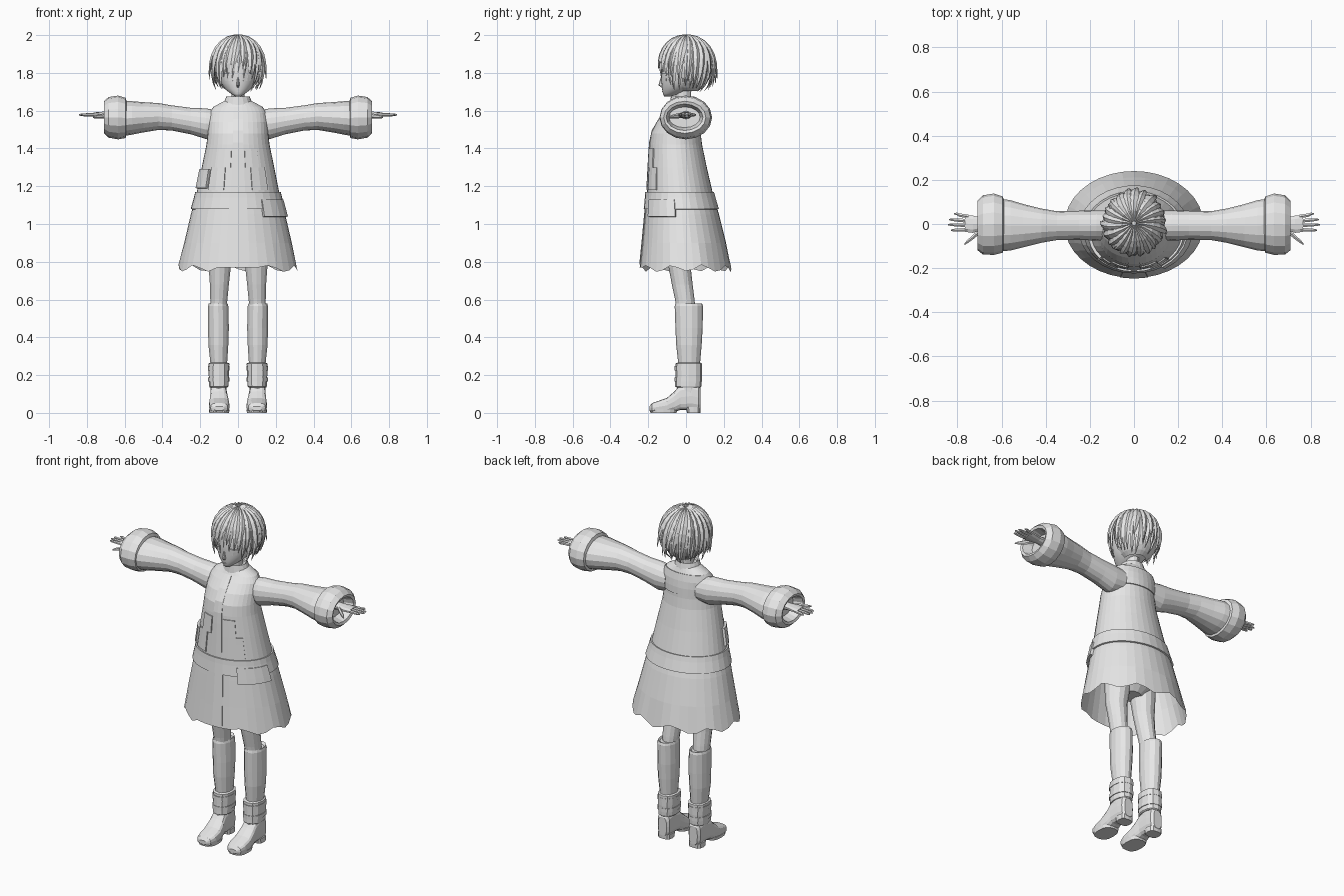
import bpy, bmesh, math, random
from mathutils import Vector

if "Cube" in bpy.data.objects:
    bpy.data.objects.remove(bpy.data.objects["Cube"])

random.seed(4)
grey = bpy.data.materials.new("plain grey")
grey.diffuse_color = (0.8, 0.8, 0.8, 1)
grey.use_nodes = True
grey.node_tree.nodes["Principled BSDF"].inputs["Base Color"].default_value = grey.diffuse_color


def finish(name, bm, mirror=False, smooth=False, fix=True):
    if fix:
        bmesh.ops.recalc_face_normals(bm, faces=bm.faces[:])
    mesh = bpy.data.meshes.new(name)
    bm.to_mesh(mesh)
    bm.free()
    mesh.materials.append(grey)
    for p in mesh.polygons:
        p.use_smooth = smooth
    ob = bpy.data.objects.new(name, mesh)
    bpy.context.collection.objects.link(ob)
    if mirror:
        ob.modifiers.new("mirror", 'MIRROR').use_mirror_merge = False
    return ob


def sharp_pow(v, p):
    return math.copysign(abs(v) ** p, v)


def ring_point(row, a, axis='z', off=0.0, p=1.0):
    """Point on an oval section; row = (position, u min, u max, v min, v max)."""
    t, u0, u1, v0, v1 = row
    u = (u0 + u1) / 2 + ((u1 - u0) / 2 + off) * sharp_pow(math.sin(a), p)
    v = (v0 + v1) / 2 - ((v1 - v0) / 2 + off) * sharp_pow(math.cos(a), p)
    return {'z': (u, v, t), 'x': (t, u, v), 'y': (u, t, v)}[axis]


def loft_bm(bm, rows, n, axis='z', caps=(True, True), p=1.0):
    rings = [[bm.verts.new(ring_point(r, 2 * math.pi * i / n, axis, 0, p)) for i in range(n)]
             for r in rows]
    for a, b in zip(rings, rings[1:]):
        for i in range(n):
            j = (i + 1) % n
            bm.faces.new((a[i], a[j], b[j], b[i]))
    if caps[0]:
        bm.faces.new(rings[0][::-1])
    if caps[1]:
        bm.faces.new(rings[-1])
    return rings


def loft(name, rows, n, axis='z', caps=(True, True), p=1.0, mirror=False, smooth=False):
    bm = bmesh.new()
    loft_bm(bm, rows, n, axis, caps, p)
    return finish(name, bm, mirror, smooth)


def row_at(rows, t):
    for a, b in zip(rows, rows[1:]):
        if a[0] <= t <= b[0]:
            f = (t - a[0]) / (b[0] - a[0])
            return tuple(x + (y - x) * f for x, y in zip(a, b))
    return rows[-1] if t > rows[-1][0] else rows[0]


def patch(name, rows, a0, a1, z0, z1, off, mirror=False, nz=3):
    """Thin plate that follows a lofted surface."""
    bm = bmesh.new()
    na = max(2, round(abs(a1 - a0) / 0.2))
    g = [[bm.verts.new(ring_point(row_at(rows, z0 + (z1 - z0) * j / nz), a0 + (a1 - a0) * i / na, 'z', off))
          for i in range(na + 1)] for j in range(nz + 1)]
    for j in range(nz):
        for i in range(na):
            bm.faces.new((g[j][i], g[j][i + 1], g[j + 1][i + 1], g[j + 1][i]))
    ob = finish(name, bm, mirror, fix=False)
    m = ob.modifiers.new("thickness", 'SOLIDIFY')
    m.thickness, m.offset = off, -1


def sym(t, w, v0, v1):
    return (t, -w, w, v0, v1)


# Coat with an uneven hem, open at the bottom
coat = [sym(*r) for r in (
    (.77, .315, -.245, .24), (.9, .285, -.232, .212), (1.05, .25, -.218, .175),
    (1.15, .222, -.208, .145), (1.3, .192, -.2, .11), (1.42, .167, -.193, .085),
    (1.48, .16, -.185, .078), (1.54, .157, -.155, .075), (1.59, .15, -.115, .068),
    (1.62, .13, -.09, .06), (1.645, .085, -.075, .05), (1.66, .055, -.06, .035))]
bm = bmesh.new()
hem = loft_bm(bm, coat, 36, caps=(False, True))[0]
for i, v in enumerate(hem):
    if 2 < i < 34:
        v.co.z += (0, -.022, -.012, .012)[i % 4] + random.uniform(-.004, .004)
finish("coat", bm)

# Coat details: waist band, front panel, pockets, straps and back yoke
patch("waist_band", coat, 0, 2 * math.pi, 1.08, 1.17, .009)
patch("front_panel", coat, -.2, .2, .785, 1.1, .004)
patch("right_pocket", coat, .55, 1.4, 1.04, 1.13, .016)
patch("left_pocket", coat, -1.4, -.85, 1.19, 1.29, .014)
patch("chest_strap_upper", coat, .2, .6, 1.3, 1.4, .006, True)
patch("chest_strap_lower", coat, .35, .8, 1.18, 1.3, .006, True)
patch("coat_placket", coat, -.16, .16, 1.18, 1.62, .004, nz=7)
patch("back_yoke", coat, math.pi - 1.2, math.pi + 1.2, 1.5, 1.62, .006)

# Collar and neck
loft("collar", [sym(1.63, .08, -.085, .055), sym(1.675, .062, -.08, .045),
                sym(1.67, .054, -.07, .038), sym(1.63, .05, -.06, .03)], 16, caps=(False, False))
loft("neck", [sym(1.6, .045, -.06, .03), sym(1.65, .034, -.055, .025), sym(1.74, .036, -.06, .03)], 12)

# Sleeves and wide cuffs with a recessed opening
loft("sleeve", [(.10, -.07, .06, 1.46, 1.6), (.17, -.075, .062, 1.45, 1.612), (.25, -.072, .06, 1.475, 1.615),
                (.35, -.073, .058, 1.495, 1.628), (.42, -.085, .07, 1.498, 1.64), (.5, -.105, .09, 1.485, 1.645),
                (.56, -.12, .108, 1.473, 1.65), (.61, -.125, .115, 1.465, 1.65)], 16, 'x', mirror=True)
loft("cuff", [(.59, -.115, .11, 1.475, 1.65), (.595, -.13, .125, 1.455, 1.668), (.635, -.14, .138, 1.448, 1.68),
              (.685, -.138, .13, 1.457, 1.672), (.71, -.118, .105, 1.48, 1.65), (.705, -.105, .09, 1.495, 1.635),
              (.65, -.09, .075, 1.51, 1.62)], 16, 'x', mirror=True)

# Hands
bm = bmesh.new()
loft_bm(bm, [(.64, -.03, .03, 1.555, 1.598), (.69, -.03, .03, 1.56, 1.595), (.73, -.042, .04, 1.562, 1.594),
             (.765, -.038, .042, 1.567, 1.59)], 10, 'x')
for base, tip, end in ((.034, .046, .815), (.014, .02, .838), (-.006, -.003, .842), (-.026, -.028, .83)):
    loft_bm(bm, [(x, y - r, y + r, 1.578 - r, 1.578 + r) for x, y, r in
                 ((.75, base, .0095), (.79, (base + tip) / 2, .009), (end - .012, tip, .007), (end, tip, .003))], 6, 'x')
loft_bm(bm, [(x, y - r, y + r, z - r, z + r) for x, y, z, r in
             ((.69, -.025, 1.575, .014), (.73, -.06, 1.57, .012), (.755, -.08, 1.567, .009), (.768, -.092, 1.565, .004))], 6, 'x')
finish("hand", bm, True)

# Hips and legs
loft("hips", [sym(.86, .06, -.09, .03), sym(.9, .13, -.12, .06), sym(1.0, .15, -.13, .07), sym(1.1, .13, -.11, .05)], 16)
loft("leg", [(.5, .065, .145, -.045, .055), (.6, .055, .148, -.058, .045), (.68, .047, .15, -.075, .035),
             (.77, .037, .157, -.092, .025), (.95, .01, .16, -.115, .045)], 14, mirror=True)

# Boots: shaft, ankle wrap, straps, foot and heel
shaft = [(.1, .06, .145, -.05, .072), (.2, .058, .148, -.043, .075), (.27, .056, .148, -.042, .075),
         (.36, .05, .158, -.052, .083), (.45, .047, .16, -.056, .088), (.565, .05, .16, -.06, .09),
         (.58, .054, .156, -.056, .085), (.57, .06, .15, -.05, .07)]
loft("boot_shaft", shaft, 14, mirror=True)
loft("ankle_wrap", [(.135, .056, .15, -.05, .076), (.14, .05, .153, -.058, .082), (.2, .048, .155, -.056, .085),
                    (.262, .046, .155, -.055, .084), (.266, .056, .148, -.043, .075)], 12, mirror=True, p=.85)
for z in (.165, .225):
    loft("ankle_strap", [(z, .045, .158, -.06, .086), (z + .022, .045, .158, -.06, .086)], 12, mirror=True, p=.85)
loft("foot", [(-.193, .075, .125, .012, .035), (-.18, .055, .145, .002, .052), (-.145, .045, .153, 0, .064),
              (-.1, .045, .154, 0, .08), (-.06, .052, .15, .006, .115), (-.03, .058, .147, .015, .15),
              (.03, .06, .145, .015, .165), (.065, .063, .142, .012, .15), (.078, .075, .13, .02, .13)],
     16, 'y', p=.65, mirror=True)
loft("boot_heel", [(0, .062, .143, .005, .076), (.03, .06, .145, 0, .078)], 12, p=.6, mirror=True)
loft("boot_sole", [(0, .047, .152, -.188, -.05), (.018, .045, .154, -.192, -.045)], 16, p=.75, mirror=True)

# Head, nose, ears, eyes and mouth
head = [sym(*r) for r in (
    (1.675, .014, -.115, -.08), (1.69, .038, -.122, -.03), (1.715, .07, -.127, .03), (1.745, .09, -.13, .07),
    (1.78, .103, -.132, .09), (1.83, .11, -.135, .1), (1.9, .1, -.12, .1), (1.96, .06, -.07, .07))]
loft("head", head, 24, smooth=True)
loft("nose", [sym(1.722, .004, -.13, -.12), sym(1.735, .009, -.146, -.11), sym(1.775, .004, -.134, -.12)], 8)
loft("ear", [(1.745, .09, .1, -.01, .01), (1.77, .095, .118, -.015, .025), (1.8, .1, .122, -.015, .03),
             (1.81, .1, .11, -.005, .02)], 8, mirror=True)
patch("eye", head, .3, .75, 1.757, 1.79, .003, True)
patch("eyelid", head, .27, .8, 1.79, 1.796, .006, True, 1)
patch("mouth", head, -.14, .14, 1.7, 1.703, .003, nz=1)

# Hair cap with an opening for the face
bm = bmesh.new()
bmesh.ops.create_uvsphere(bm, u_segments=24, v_segments=14, radius=1)
for v in bm.verts:
    v.co = Vector((v.co.x * .128, v.co.y * .132 + .008, v.co.z * .15 + 1.84))
gone = [f for f in bm.faces if (f.calc_center_median().y < -.02 and f.calc_center_median().z < 1.825)
        or f.calc_center_median().z < 1.7]
bmesh.ops.delete(bm, geom=gone, context='FACES')
finish("hair_cap", bm)


# Hair locks: tapering ridged strands fanning out from the crown
def lock(bm, a, end, width, lift, flare):
    steps, rings = 8, []
    for k in range(steps):
        s = k / (steps - 1)
        phi = .06 + (end - .06) * s
        ang = a + .22 * (1 - s) + .05 * math.sin(5 * a) * s
        r = math.sin(phi) if phi < math.pi / 2 else .4 + .6 * math.sin(phi)
        r += lift + flare * s ** 4
        out = Vector((math.sin(ang), -math.cos(ang), 0))
        c = Vector((.133 * r * out.x, .14 * r * out.y + .003, 1.84 + (.148 + .1 * lift) * math.cos(phi)))
        side = Vector((-out.y, out.x, 0))
        up = Vector((out.x * math.sin(phi), out.y * math.sin(phi), max(0, math.cos(phi)))).normalized()
        w = width * min(1, .3 + 2 * s) * (1 - s ** 3 * .95)
        h = .011 * (1 - s ** 3 * .9)
        rings.append([bm.verts.new(c + d) for d in (side * w, up * h, -side * w, -up * h)])
    for p, q in zip(rings, rings[1:]):
        for i in range(4):
            j = (i + 1) % 4
            bm.faces.new((p[i], p[j], q[j], q[i]))
    bm.faces.new(rings[0])
    bm.faces.new(rings[-1])


bm = bmesh.new()
for layer, count in ((0, 30), (1, 22)):
    for i in range(count):
        a = 2 * math.pi * (i + .5 * layer) / count - math.pi
        front = abs(a)
        if front < .75:
            end = random.uniform(1.8, 2.15)        # fringe
        elif front < 1.5:
            end = random.uniform(2.3, 2.75)        # side locks
        else:
            end = random.uniform(2.4, 2.8)         # back
        end -= .4 * layer if front > .75 else .15 * layer
        lock(bm, a, end, random.uniform(.017, .023), .01 + .04 * layer,
             random.choice((0, .03, .18)) * (1 if front > .6 else .2))
finish("hair_locks", bm)
